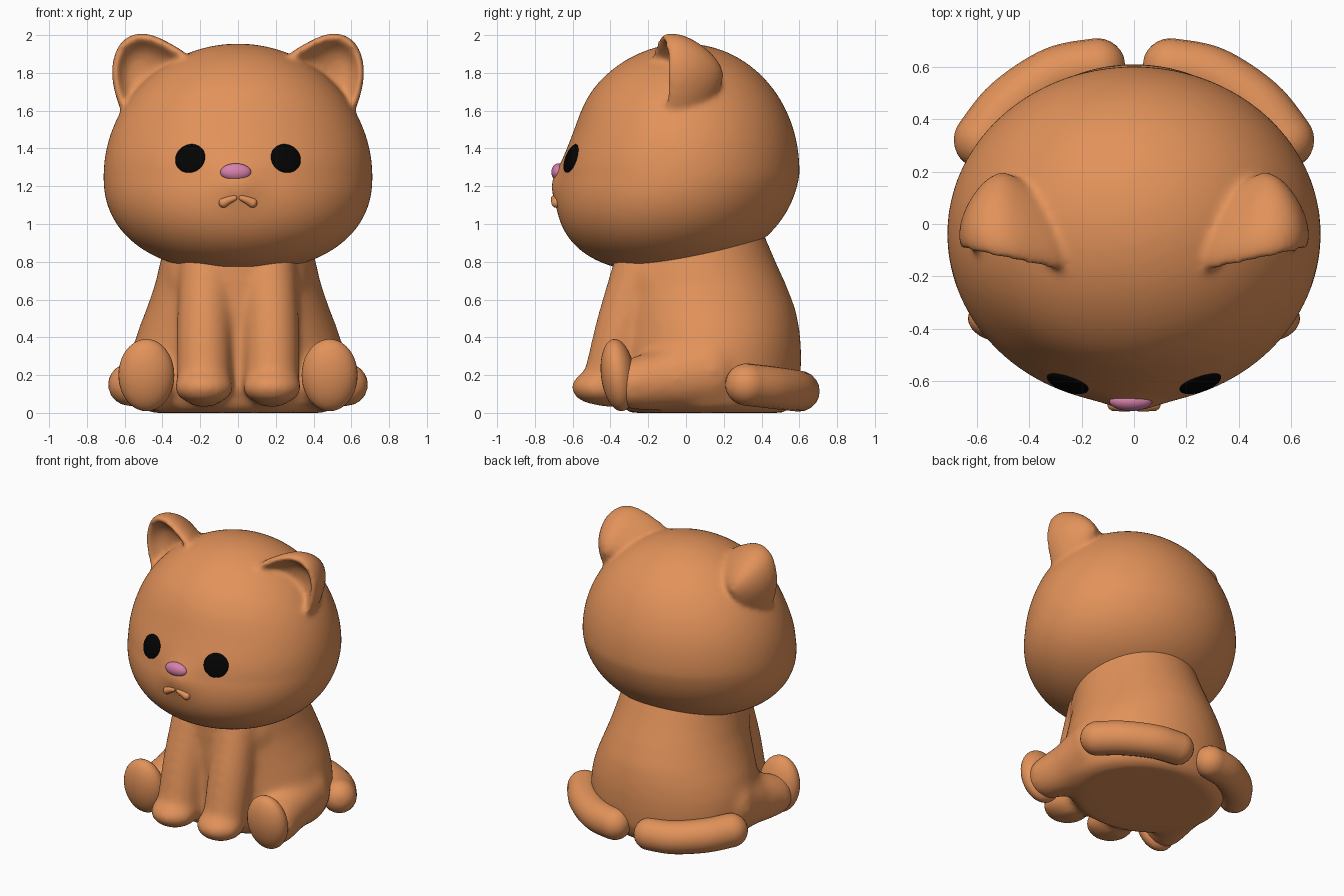
import bpy, bmesh, math
from mathutils import Vector

if "Cube" in bpy.data.objects:
    bpy.data.objects.remove(bpy.data.objects["Cube"])


def material(name, rgb):
    m = bpy.data.materials.new(name)
    m.use_nodes = True
    m.diffuse_color = (*rgb, 1)
    m.node_tree.nodes["Principled BSDF"].inputs["Base Color"].default_value = (*rgb, 1)
    return m


FUR = material("ginger_fur", (0.76, 0.288, 0.102))
PINK = material("pink_nose", (0.68, 0.22, 0.41))
BLACK = material("black_eye", (0.001, 0.001, 0.001))


def finish(name, bm, mat=FUR):
    bmesh.ops.recalc_face_normals(bm, faces=bm.faces)
    me = bpy.data.meshes.new(name)
    bm.to_mesh(me)
    bm.free()
    me.materials.append(mat)
    for p in me.polygons:
        p.use_smooth = True
    ob = bpy.data.objects.new(name, me)
    bpy.context.collection.objects.link(ob)
    return ob


def loft(name, rings):
    """Skin equal-length point rings and close both ends."""
    bm = bmesh.new()
    loops = [[bm.verts.new(p) for p in ring] for ring in rings]
    n = len(loops[0])
    for a, b in zip(loops, loops[1:]):
        for i in range(n):
            j = (i + 1) % n
            bm.faces.new((a[i], a[j], b[j], b[i]))
    bm.faces.new(loops[0])
    bm.faces.new(loops[-1])
    return finish(name, bm)


def ball(name, centre, radii, mat=FUR, normal=None, tilt=0):
    """Ellipsoid; its local y axis can be turned to a surface normal."""
    bm = bmesh.new()
    bmesh.ops.create_uvsphere(bm, u_segments=32, v_segments=20, radius=1)
    bmesh.ops.scale(bm, vec=radii, verts=bm.verts)
    ob = finish(name, bm, mat)
    ob.location = centre
    if normal:
        ob.rotation_euler = normal.to_track_quat('-Y', 'Z').to_euler()
    else:
        ob.rotation_euler.x = tilt
    return ob


def tube(name, points, radii, steps=8):
    """Round-ended limb swept along a smooth path."""
    pts = [Vector(p) for p in points]
    path = []
    for i in range(len(pts) - 1):
        a, b, c, d = pts[max(i - 1, 0)], pts[i], pts[i + 1], pts[min(i + 2, len(pts) - 1)]
        for k in range(steps):
            t = k / steps
            p = 0.5 * (2 * b + (c - a) * t + (2 * a - 5 * b + 4 * c - d) * t * t
                       + (3 * b - a - 3 * c + d) * t ** 3)
            path.append((p, radii[i] * (1 - t) + radii[i + 1] * t))
    path.append((pts[-1], radii[-1]))
    t0 = (path[1][0] - path[0][0]).normalized()
    t1 = (path[-1][0] - path[-2][0]).normalized()
    angles = [math.pi / 2 * k / 7 for k in range(1, 7)]
    (p0, r0), (p1, r1) = path[0], path[-1]
    start = [(p0 - t0 * r0 * math.sin(a), r0 * math.cos(a)) for a in reversed(angles)]
    end = [(p1 + t1 * r1 * math.sin(a), r1 * math.cos(a)) for a in angles]
    path = start + path + end
    rings = []
    for i, (p, r) in enumerate(path):
        t = (path[min(i + 1, len(path) - 1)][0] - path[max(i - 1, 0)][0]).normalized()
        u = t.cross(Vector((0.3, 1, 0.2)) if abs(t.z) > 0.6 else Vector((0, 0, 1))).normalized()
        v = t.cross(u)
        rings.append([p + r * (u * math.cos(q) + v * math.sin(q))
                      for q in (math.tau * k / 20 for k in range(20))])
    return loft(name, rings)


def fuse(name, parts, voxel, smooth):
    """Blend overlapping parts into one soft skin."""
    bpy.ops.object.select_all(action='DESELECT')
    for p in parts:
        p.select_set(True)
    bpy.context.view_layer.objects.active = parts[0]
    bpy.ops.object.join()
    ob = parts[0]
    ob.name = name
    r = ob.modifiers.new("skin", 'REMESH')
    r.mode, r.voxel_size, r.use_smooth_shade = 'VOXEL', voxel, True
    s = ob.modifiers.new("soften", 'SMOOTH')
    s.factor, s.iterations = 0.5, smooth


# Head: rounded top, fuller chin leaning forward, flat brow and a small muzzle
def head_point(d):
    x, y, lean, height = d.x, d.y, 0.03 * d.z, 0.705
    if d.z < 0:
        t = min(-d.z, 0.9999)
        full = (1 - t ** 2.25) ** (1 / 2.25) / math.sqrt(1 - t * t)
        x, y, lean, height = x * full, y * full, 0.10 * d.z, 0.505
    z = 1.25 + d.z * height
    x, y = x * 0.712, y * 0.637 + lean - 0.037
    if d.y < 0:
        y -= 0.032 * d.y * math.exp(-((z - 1.50) / 0.18) ** 2)
        y -= 0.035 * math.exp(-(x / 0.11) ** 2 - ((z - 1.22) / 0.09) ** 2)
    return Vector((x, y, z))


def face_at(x, z):
    """Point and rough outward normal on the front of the head."""
    dx, h = x / 0.712, (0.705 if z > 1.25 else 0.505)
    dz = (z - 1.25) / h
    d = Vector((dx, -math.sqrt(1 - dx * dx - dz * dz), dz))
    return head_point(d), Vector((d.x / 0.712, d.y / 0.637, d.z / h + 0.35)).normalized()


bm = bmesh.new()
bmesh.ops.create_uvsphere(bm, u_segments=96, v_segments=64, radius=1)
for v in bm.verts:
    v.co = head_point(v.co)
head_parts = [finish("head", bm)]

# Ears: an outline with a bulging back and a hollow front
OUTLINE = [(.59, 1.52), (.645, 1.65), (.673, 1.77), (.668, 1.87), (.63, 1.97), (.54, 2.02),
           (.45, 2.008), (.36, 1.96), (.21, 1.88), (.27, 1.70), (.42, 1.56)]
LAYERS = [(.05, .30), (.35, .27), (.65, .20), (.85, .13), (.96, .07), (1, .02),
          (.97, -.025), (.89, -.04), (.79, -.015), (.65, .035), (.4, .07), (.05, .08)]
for side, label in ((1, "left"), (-1, "right")):
    rings = []
    for s, depth in LAYERS:
        ring = []
        for x, z in OUTLINE:
            px, pz = 0.49 + (x - 0.49) * s, 1.79 + (z - 1.79) * s
            ring.append((side * px, -0.065 - 0.22 * (0.65 - px) + depth, pz))
        rings.append(ring)
    ear = loft(label + "_ear", rings)
    sub = ear.modifiers.new("round", 'SUBSURF')
    sub.levels = 2
    bpy.context.view_layer.objects.active = ear
    bpy.ops.object.modifier_apply(modifier=sub.name)
    head_parts.append(ear)
fuse("head", head_parts, 0.015, 12)

# Body: egg-shaped seat rising to the neck (z, centre y, half width, half depth)
PROFILE = [(0, .11, .46, .41), (.03, .11, .52, .45), (.12, .115, .56, .485),
           (.24, .12, .57, .49), (.35, .12, .555, .49), (.45, .115, .525, .485),
           (.55, .10, .485, .48), (.68, .075, .44, .455), (.80, .045, .412, .43),
           (1.0, .02, .37, .37)]
body_parts = [
    loft("body", [[(w * math.cos(a), cy + d * math.sin(a), z)
                   for a in (math.tau * k / 48 for k in range(48))]
                  for z, cy, w, d in PROFILE]),
    ball("chest", (0, -.12, .70), (.38, .265, .30)),
]

for side, label in ((1, "left"), (-1, "right")):
    # Front leg and paw, thigh: blended into the body
    body_parts += [
        tube(label + "_front_leg", [(side * .18, -.40, .17), (side * .178, -.335, .45),
                                    (side * .165, -.24, .78)], [.145, .146, .145]),
        ball(label + "_front_paw", (side * .18, -.455, .135), (.16, .155, .095)),
        tube(label + "_hind_leg", [(side * .485, -.27, .155), (side * .44, -.12, .175),
                                   (side * .39, .10, .22)], [.14, .165, .22]),
    ]
    # Upright hind foot
    ball(label + "_hind_foot", (side * .485, -.36, .20), (.148, .09, .192), tilt=0.12)
    # Tail lying round the seat
    tube(label + "_tail", [(side * .14, .60, .115), (side * .30, .565, .12),
                           (side * .47, .45, .135), (side * .575, .32, .15)],
         [.108, .11, .112, .112])
    # Eye
    p, n = face_at(side * .253, 1.347)
    ball(label + "_eye", p, (.083, .02, .08), BLACK, normal=n)
    # Mouth half
    mouth = [face_at(side * x, z)[0] for x, z in ((.018, 1.137), (.045, 1.127), (.075, 1.112))]
    tube(label + "_mouth", mouth, [.014, .02, .026], 5)
fuse("body", body_parts, 0.02, 22)

# Nose
ball("nose", (-.012, -.675, 1.274), (.082, .038, .047), PINK)
